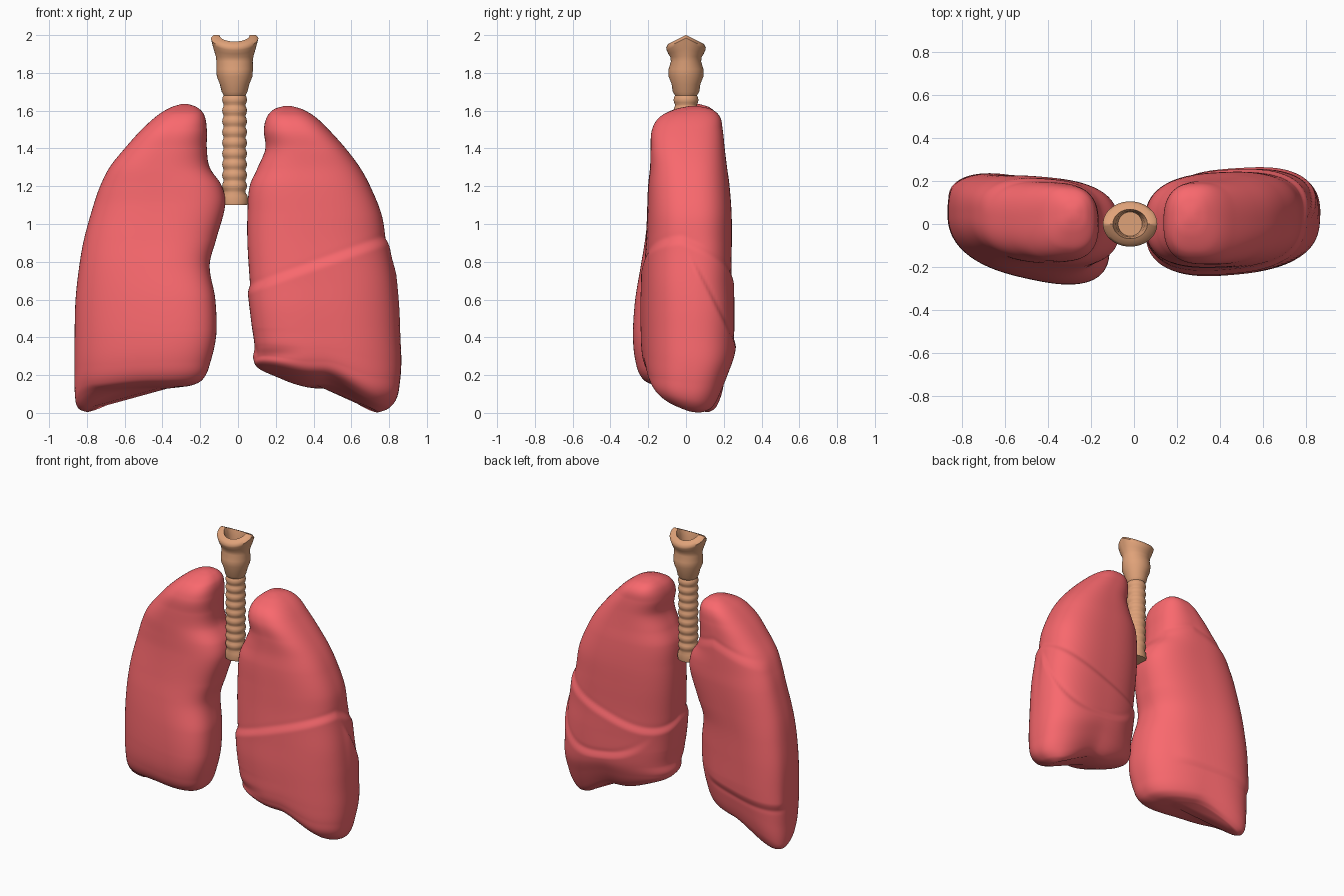
import bpy, math


def material(name, color):
    m = bpy.data.materials.new(name)
    m.diffuse_color = (*color, 1)
    return m


def interpolate(rows, z):
    # Catmull-Rom interpolation of table rows keyed by their first value
    i = 0
    while i < len(rows) - 2 and z > rows[i + 1][0]:
        i += 1
    p1, p2 = rows[i], rows[i + 1]
    p0, p3 = rows[max(i - 1, 0)], rows[min(i + 2, len(rows) - 1)]
    h = p2[0] - p1[0]
    t = (z - p1[0]) / h
    out = []
    for k in range(1, len(p1)):
        m1 = (p2[k] - p0[k]) / (p2[0] - p0[0]) * h
        m2 = (p3[k] - p1[k]) / (p3[0] - p1[0]) * h
        out.append((2*t**3 - 3*t*t + 1)*p1[k] + (t**3 - 2*t*t + t)*m1
                   + (3*t*t - 2*t**3)*p2[k] + (t**3 - t*t)*m2)
    return out


def smooth(a, b, v):
    t = min(1, max(0, (v - a) / (b - a)))
    return t * t * (3 - 2 * t)


def grid_object(name, rings, mat, angle=50):
    n, verts, faces = len(rings[0]), [v for r in rings for v in r], []
    for j in range(len(rings) - 1):
        a, b = j * n, (j + 1) * n
        for i in range(n):
            k = (i + 1) % n
            faces.append((a + i, a + k, b + k, b + i))
    faces.append(tuple(reversed(range(n))))
    faces.append(tuple(range(len(verts) - n, len(verts))))
    me = bpy.data.meshes.new(name)
    me.from_pydata(verts, [], faces)
    me.materials.append(mat)
    ob = bpy.data.objects.new(name, me)
    bpy.context.collection.objects.link(ob)
    bpy.context.view_layer.objects.active = ob
    ob.select_set(True)
    bpy.ops.object.shade_smooth_by_angle(angle=math.radians(angle))
    ob.select_set(False)
    return ob


def lung(name, rows, base, fissures, mat, levels=200, n=120):
    rings, z0, z1 = [], rows[0][0], rows[-1][0]
    for j in range(levels + 1):
        # crowd the levels at both ends so the caps stay round
        u = j / levels
        u = 0.6 * u + 0.4 * (0.5 - 0.5 * math.cos(math.pi * u))
        z = z0 + (z1 - z0) * u
        xa, xb, ya, yb, shear = interpolate(rows, z)
        cx, cy, a, b = (xa+xb)/2, (ya+yb)/2, (xb-xa)/2, (yb-ya)/2
        ring = []
        for i in range(n):
            t = 2 * math.pi * i / n
            c, s = math.cos(t), math.sin(t)
            r = (abs(c)**2.6 + abs(s)**2.6) ** (-1 / 2.6)
            dx, dy = a * c * r, b * s * r
            x, y = cx + dx, cy + dy + shear * dx
            zz = z + base(x, y) * max(0, 1 - z / 0.45)
            # lobes step outwards beside each fissure
            off = sum(f(x, y, zz) for f in fissures) * smooth(0, 0.15, min(a, b))
            nx, ny = c / a, s / b
            ln = math.hypot(nx, ny)
            ring.append((x + off * nx / ln, y + off * ny / ln, zz))
        rings.append(ring)
    return grid_object(name, rings, mat, angle=80)


def step(d, amp, groove, fade=0.25):
    bulge = amp * math.exp(-d / fade) * smooth(0, 0.06, d) if d > 0 else 0
    return bulge - groove * math.exp(-(d / 0.018) ** 2)


red = material("lung_tissue", (0.95, 0.14, 0.155))
tan = material("cartilage", (0.74, 0.36, 0.19))

# Lung on the -x side: z, x min, x max, y front, y back, slant
left_rows = [
    (0.00, -0.80, -0.36, -0.02, 0.11, -0.24),
    (0.02, -0.845, -0.25, -0.13, 0.14, -0.24),
    (0.07, -0.862, -0.185, -0.20, 0.165, -0.24),
    (0.20, -0.865, -0.145, -0.24, 0.185, -0.23),
    (0.40, -0.865, -0.115, -0.255, 0.20, -0.22),
    (0.60, -0.86, -0.12, -0.247, 0.207, -0.20),
    (0.78, -0.84, -0.15, -0.225, 0.212, -0.16),
    (0.92, -0.815, -0.115, -0.207, 0.215, -0.12),
    (1.10, -0.765, -0.068, -0.19, 0.215, -0.09),
    (1.20, -0.73, -0.085, -0.185, 0.21, -0.07),
    (1.30, -0.68, -0.15, -0.18, 0.205, -0.05),
    (1.40, -0.60, -0.165, -0.175, 0.195, -0.04),
    (1.50, -0.51, -0.165, -0.165, 0.185, -0.04),
    (1.58, -0.42, -0.18, -0.115, 0.165, -0.04),
    (1.62, -0.35, -0.22, -0.03, 0.12, 0),
    (1.635, -0.30, -0.265, 0.03, 0.07, 0),
]


def left_base(x, y):
    inner = smooth(-0.84, -0.45, x)
    return 0.13 * inner + 0.10 * (1 - inner) * smooth(0.12, -0.1, y) + 0.06 * smooth(0.14, 0.24, y)


left_fissures = [
    # lower edge and upper arc of the rear lobe
    lambda x, y, z: smooth(0.10, 0.17, y) * step(z - 0.30 - 0.1 * (x + 0.8), 0.014, 0.002),
    lambda x, y, z: smooth(0.05, 0.14, y) * step(1.40 - 0.3 * abs(x + 0.35) - z, 0.008, 0.002),
]
lung("left_lung", left_rows, left_base, left_fissures, red)

# Lung on the +x side
right_rows = [
    (0.00, 0.40, 0.74, -0.04, 0.12, 0.03),
    (0.02, 0.26, 0.795, -0.13, 0.155, 0.03),
    (0.07, 0.125, 0.838, -0.195, 0.185, 0.04),
    (0.16, 0.085, 0.856, -0.22, 0.215, 0.06),
    (0.27, 0.092, 0.862, -0.228, 0.24, 0.08),
    (0.40, 0.085, 0.855, -0.23, 0.245, 0.08),
    (0.55, 0.072, 0.845, -0.23, 0.242, 0.08),
    (0.70, 0.062, 0.825, -0.222, 0.237, 0.06),
    (0.90, 0.05, 0.785, -0.21, 0.24, 0.05),
    (1.05, 0.05, 0.76, -0.205, 0.24, 0.04),
    (1.20, 0.062, 0.70, -0.20, 0.23, 0.03),
    (1.30, 0.105, 0.645, -0.19, 0.217, 0.02),
    (1.40, 0.145, 0.57, -0.187, 0.205, 0),
    (1.50, 0.137, 0.48, -0.18, 0.194, 0),
    (1.57, 0.155, 0.405, -0.135, 0.178, 0),
    (1.61, 0.195, 0.335, -0.05, 0.13, 0),
    (1.625, 0.245, 0.28, 0.02, 0.06, 0),
]


def right_base(x, y):
    return (0.13 * smooth(0.76, 0.45, x) + 0.05 * smooth(0.4, 0.1, x)
            + 0.05 * smooth(0.08, -0.2, y) + 0.03 * smooth(0.12, 0.24, y))


right_fissures = [
    # horizontal fissure around the front, dropping towards the back
    lambda x, y, z: step(0.68 + 0.36 * (x - 0.05) - 0.5 * max(0, y + 0.02) - z, 0.018, 0.001),
    # oblique fissure over the side and back
    lambda x, y, z: smooth(0.0, 0.06, y) * smooth(0.12, 0.35, x)
    * step(0.36 + 2.0 * (0.27 - y) - z, 0.014, 0.002),
    # shallow crease on the lower inner front
    lambda x, y, z: -0.02 * smooth(0.38, 0.12, x) * smooth(0, -0.1, y) * math.exp(-((z - 0.31) / 0.035) ** 2),
]
lung("right_lung", right_rows, right_base, right_fissures, red)

# Windpipe: ringed tube flaring into the throat, with a saddle rim and a recessed mouth
profile = [(1.10, 0.068, 0.06), (1.115, 0.074, 0.062), (1.15, 0.068, 0.06), (1.165, 0.058, 0.057)]
for k in range(9):
    z = 1.17 + k * 0.057
    for f, r in ((0.12, 0.058), (0.3, 0.063), (0.55, 0.066), (0.8, 0.063), (0.97, 0.058)):
        profile.append((z + f * 0.057, r, r))
profile += [(1.70, 0.068, 0.070), (1.74, 0.078, 0.076), (1.78, 0.094, 0.092), (1.82, 0.097, 0.092),
            (1.86, 0.096, 0.08), (1.89, 0.10, 0.083), (1.93, 0.112, 0.094), (1.97, 0.122, 0.102),
            (1.985, 0.126, 0.105), (2.0, 0.112, 0.095), (2.0, 0.08, 0.068),
            (1.96, 0.066, 0.06), (1.88, 0.056, 0.056)]
rings = []
for z, rx, ry in profile:
    ring = []
    for i in range(64):
        t = 2 * math.pi * i / 64
        y = ry * math.sin(t)
        drop = 0.5 * abs(y) * smooth(1.86, 1.98, z)
        ring.append((-0.018 + rx * math.cos(t), y, z - drop))
    rings.append(ring)
grid_object("windpipe", rings, tan)
